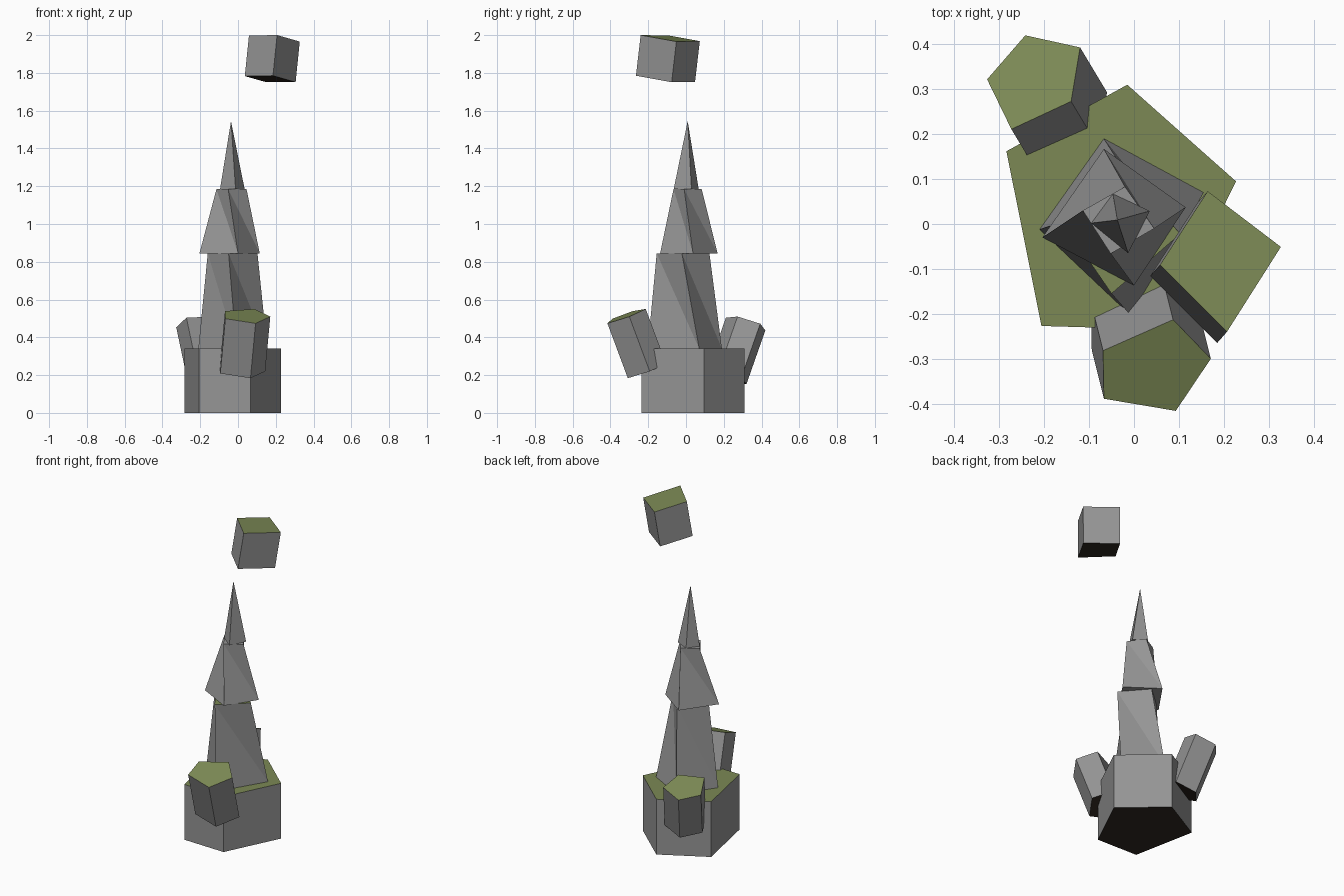
import bpy
from mathutils import Vector

if "Cube" in bpy.data.objects:
    bpy.data.objects.remove(bpy.data.objects["Cube"])


def material(name, rgb):
    m = bpy.data.materials.new(name)
    m.diffuse_color = (*rgb, 1)
    m.use_nodes = True
    m.node_tree.nodes["Principled BSDF"].inputs["Base Color"].default_value = m.diffuse_color
    return m


ROCK = material("rock", (0.30, 0.30, 0.30))
MOSS = material("moss", (0.20, 0.25, 0.09))
EARTH = material("earth", (0.03, 0.022, 0.016))


def loft(name, low, high, top=ROCK, bottom=ROCK, twisted=False):
    """Join two counter-clockwise rings and cap both ends."""
    n = len(low)
    faces = [tuple(range(n))[::-1], tuple(range(n, 2 * n))]
    for i in range(n):
        j = (i + 1) % n
        if twisted:
            faces += [(i, j, n + i), (j, n + j, n + i)]
        else:
            faces.append((i, j, n + j, n + i))
    mesh = bpy.data.meshes.new(name)
    mesh.from_pydata([tuple(v) for v in low + high], [], faces)
    for m in (ROCK, top, bottom):
        mesh.materials.append(m)
    mesh.polygons[0].material_index = 2
    mesh.polygons[1].material_index = 1
    mesh.update()
    obj = bpy.data.objects.new(name, mesh)
    bpy.context.collection.objects.link(obj)
    return obj


def ring(points, z):
    return [Vector((x, y, z)) for x, y in points]


def leaning_prism(name, outline, z0, axis):
    """Prism along axis; its top is square to the axis, z0 at the first point."""
    a = Vector(axis)
    x0, y0 = outline[0]
    high = [Vector((x, y, z0 - (a.x * (x - x0) + a.y * (y - y0)) / a.z))
            for x, y in outline]
    loft(name, [v - a for v in high], high, MOSS, EARTH)


# Pentagonal base rock
base = [(-0.015, 0.31), (-0.284, 0.162), (-0.206, -0.227),
        (0.066, -0.235), (0.227, 0.095)]
loft("base_rock", ring(base, 0), ring(base, 0.34), MOSS, EARTH)

# Twisted four-sided spire tiers (left, front, right, back)
loft("spire_lower",
     ring([(-0.21, -0.012), (-0.008, -0.203), (0.155, 0.07), (-0.067, 0.19)], 0.34),
     ring([(-0.16, 0.005), (-0.05, -0.155), (0.103, -0.022), (-0.025, 0.124)], 0.845),
     top=MOSS, twisted=True)
loft("spire_middle",
     ring([(-0.204, -0.03), (0, -0.137), (0.115, 0.037), (-0.067, 0.167)], 0.845),
     ring([(-0.114, 0.03), (-0.052, -0.066), (0.045, -0.01), (-0.02, 0.083)], 1.185),
     twisted=True)

# Pointed tip
tip = ring([(-0.095, 0.002), (-0.013, -0.065), (0.035, 0.029), (-0.047, 0.067)], 1.185)
mesh = bpy.data.meshes.new("spire_tip")
mesh.from_pydata([tuple(v) for v in tip] + [(-0.037, 0.009, 1.545)], [],
                 [(3, 2, 1, 0)] + [(i, (i + 1) % 4, 4) for i in range(4)])
mesh.materials.append(ROCK)
mesh.update()
bpy.context.collection.objects.link(bpy.data.objects.new("spire_tip", mesh))

# Leaning side rocks
leaning_prism("front_side_rock",
              [(0.087, -0.213), (-0.069, -0.282), (-0.067, -0.389),
               (0.093, -0.416), (0.171, -0.30)],
              0.55, (0.027, -0.108, 0.29))
leaning_prism("back_side_rock",
              [(-0.14, 0.273), (-0.12, 0.393), (-0.242, 0.42),
               (-0.327, 0.322), (-0.273, 0.211)],
              0.51, (-0.06, 0.10, 0.285))

# Floating block above the tip
leaning_prism("floating_block",
              [(0.207, -0.24), (0.327, -0.051), (0.164, 0.073), (0.058, -0.091)],
              2.0, (0.022, 0.025, 0.215))
